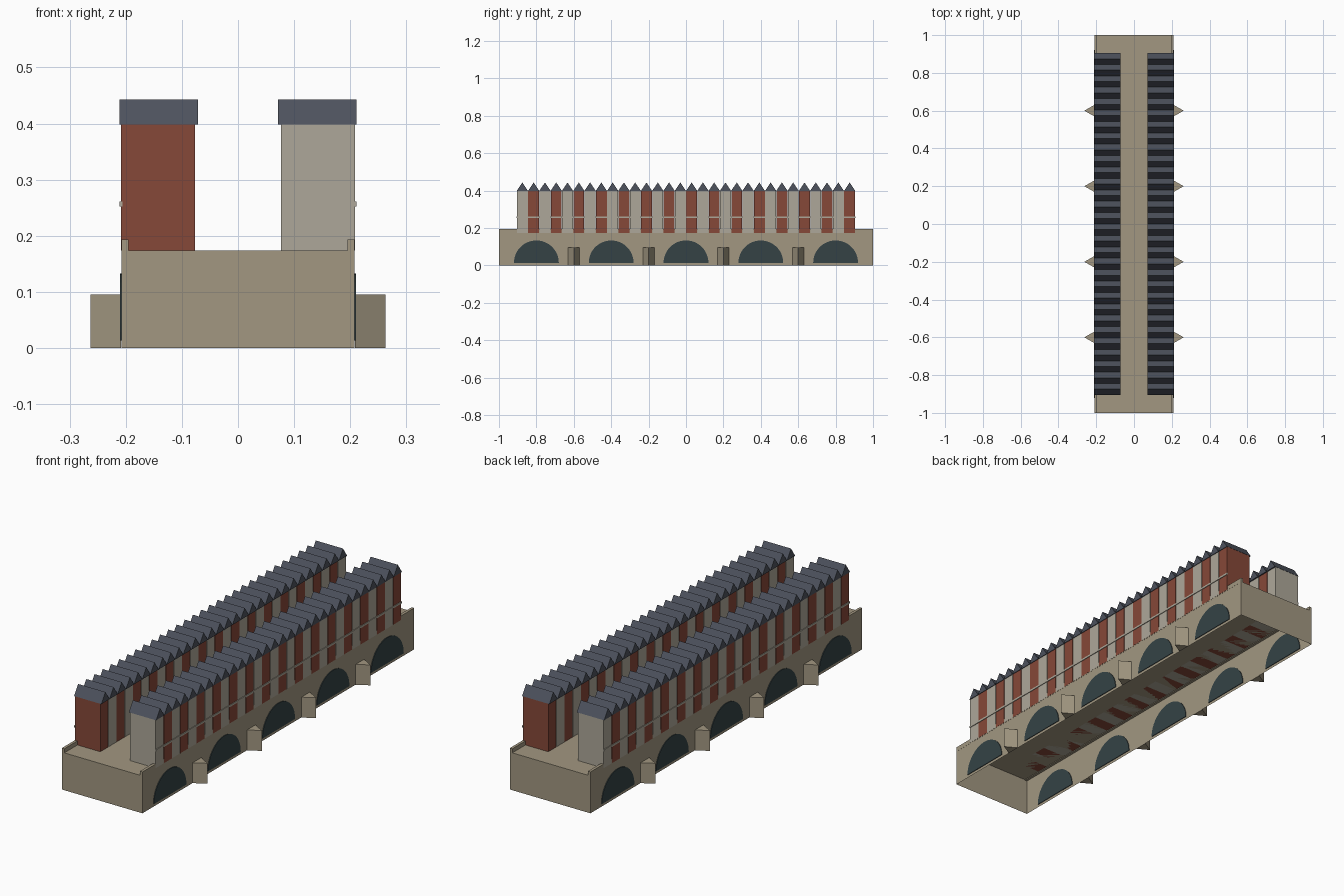
import bpy, bmesh, math

if "Cube" in bpy.data.objects:
    bpy.data.objects.remove(bpy.data.objects["Cube"])

L = 1.0           # half length
W = 0.2075        # half width
DECK = 0.174
PITCH = 1.81 / 30


def material(name, rgb):
    m = bpy.data.materials.new(name)
    m.diffuse_color = (*rgb, 1)
    m.use_nodes = True
    m.node_tree.nodes["Principled BSDF"].inputs["Base Color"].default_value = m.diffuse_color
    return m


STONE = material("stone", (0.36, 0.31, 0.22))
BRICK = material("brick", (0.24, 0.065, 0.04))
PLASTER = material("plaster", (0.42, 0.39, 0.32))
SLATE = material("slate", (0.075, 0.085, 0.11))
SHADOW = material("arch_shadow", (0.035, 0.055, 0.06))


def finish(bm, name, mat):
    bmesh.ops.recalc_face_normals(bm, faces=bm.faces)
    me = bpy.data.meshes.new(name)
    bm.to_mesh(me)
    bm.free()
    me.materials.append(mat)
    ob = bpy.data.objects.new(name, me)
    bpy.context.collection.objects.link(ob)
    return ob


def prism(bm, outline, direction):
    """Extrude a closed outline of 3D points along a direction."""
    face = bm.faces.new([bm.verts.new(p) for p in outline])
    ext = bmesh.ops.extrude_face_region(bm, geom=[face], use_keep_orig=True)
    verts = [g for g in ext["geom"] if isinstance(g, bmesh.types.BMVert)]
    bmesh.ops.translate(bm, verts=verts, vec=direction)


def box(bm, x0, x1, y0, y1, z0, z1):
    prism(bm, [(x0, y0, z0), (x1, y0, z0), (x1, y1, z0), (x0, y1, z0)],
          (0, 0, z1 - z0))


# Hollow bridge body, open underneath
bm = bmesh.new()
box(bm, -W, W, -L, L, 0, DECK)
bm.normal_update()
bottom = [f for f in bm.faces if f.calc_center_median().z < 0.001]
bmesh.ops.delete(bm, geom=bottom, context="FACES_ONLY")
body = finish(bm, "bridge_body", STONE)

for s, side in ((1, "right"), (-1, "left")):
    # Parapet along the deck edge
    bm = bmesh.new()
    box(bm, s * 0.195, s * 0.208, -L, L, DECK - 0.003, 0.193)
    finish(bm, f"parapet_{side}", STONE)

    # Dark arch openings, seen from outside and inside
    bm = bmesh.new()
    for i in range(-2, 3):
        arc = [(s * 0.2045, 0.4 * i + 0.12 * math.cos(a), 0.013 + 0.12 * math.sin(a))
               for a in (math.pi * k / 24 for k in range(25))]
        prism(bm, arc, (s * 0.006, 0, 0))
    finish(bm, f"arches_{side}", SHADOW)

    # Three-sided cutwaters between the arches
    bm = bmesh.new()
    for y in (-0.6, -0.2, 0.2, 0.6):
        prism(bm, [(s * 0.263, y, 0), (s * 0.2085, y + 0.031, 0),
                   (s * 0.2085, y - 0.031, 0)], (0, 0, 0.095))
    finish(bm, f"cutwaters_{side}", STONE)

    # Row of houses in alternating brick and plaster, one gable roof each
    walls = {BRICK: bmesh.new(), PLASTER: bmesh.new()}
    roofs = bmesh.new()
    for i in range(30):
        y = -0.905 + PITCH * (i + 0.5)
        brick = (i % 2 == 1) == (s == 1)
        box(walls[BRICK if brick else PLASTER], s * 0.077, s * 0.2085,
            y - 0.029, y + 0.029, DECK, 0.398)
        h = PITCH / 2
        prism(roofs, [(s * 0.071, y - h, 0.398), (s * 0.071, y + h, 0.398),
                      (s * 0.071, y, 0.443)], (s * 0.1405, 0, 0))
    finish(walls[BRICK], f"brick_houses_{side}", BRICK)
    finish(walls[PLASTER], f"plaster_houses_{side}", PLASTER)
    finish(roofs, f"roofs_{side}", SLATE)

    # String course along the outer house fronts
    bm = bmesh.new()
    box(bm, s * 0.206, s * 0.2115, -0.905, 0.905, 0.252, 0.261)
    finish(bm, f"string_course_{side}", PLASTER)
